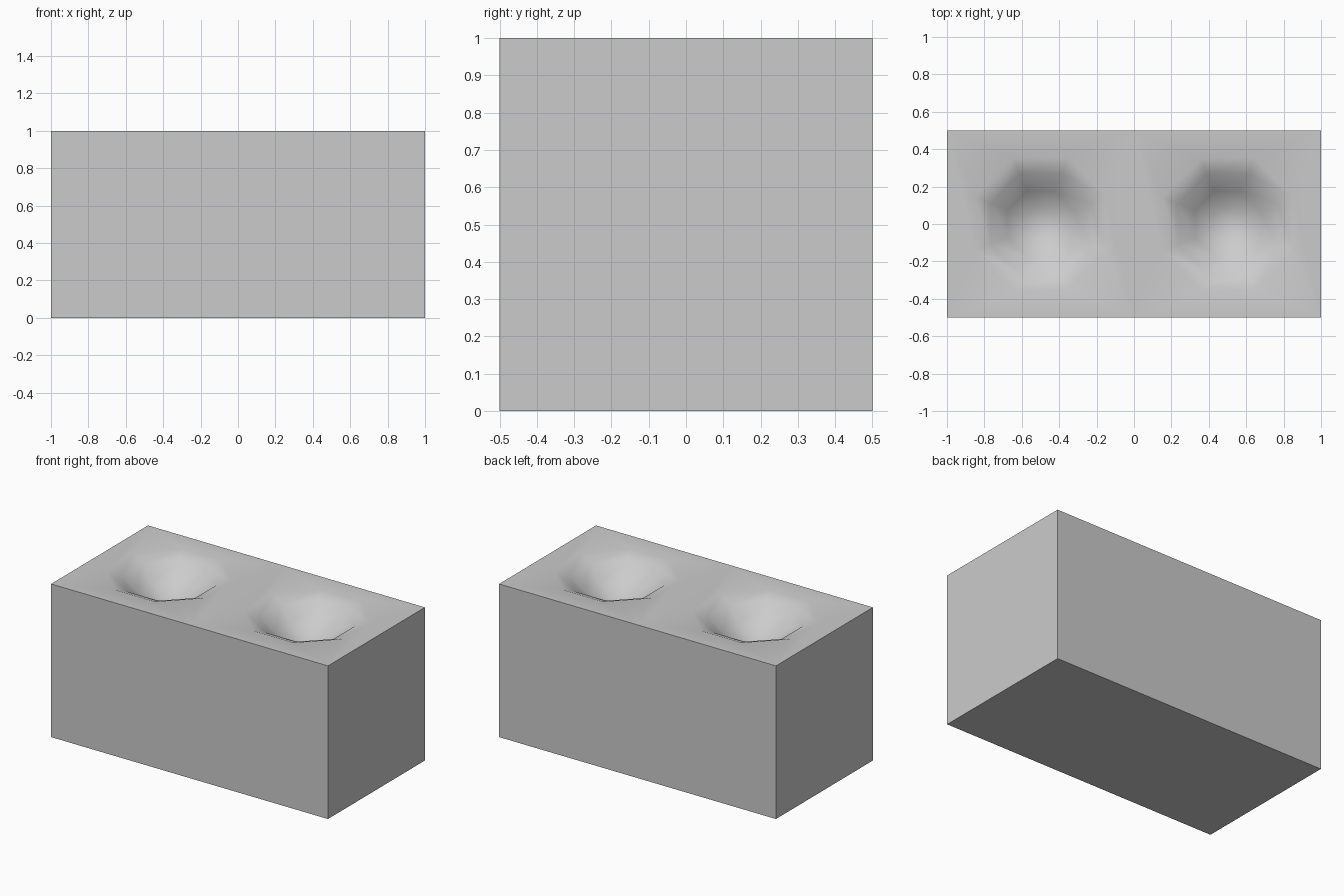
import bpy, bmesh
from math import sin, cos, pi, radians

if "Cube" in bpy.data.objects:
    bpy.data.objects.remove(bpy.data.objects["Cube"])

SIDES = 8
# dent profile: radius, height
PROFILE = [(0.38, 1.0), (0.29, 0.965), (0.19, 0.87), (0.09, 0.815)]
BOTTOM = 0.80

bm = bmesh.new()


def ring(cx, r, z):
    return [bm.verts.new((cx + r * cos((k + 0.5) * 2 * pi / SIDES),
                          r * sin((k + 0.5) * 2 * pi / SIDES), z)) for k in range(SIDES)]


def half_top(cx):
    """One square half of the top face with a round dent in it."""
    corners = [bm.verts.new((cx + sx * 0.5, sy * 0.5, 1))
               for sx, sy in ((1, 1), (-1, 1), (-1, -1), (1, -1))]
    rings = [ring(cx, r, z) for r, z in PROFILE]
    rim = rings[0]
    # flat border between the square and the rim
    for m in range(4):
        a, b, c = rim[2 * m], rim[2 * m + 1], rim[(2 * m + 2) % SIDES]
        bm.faces.new((corners[m], b, a))
        bm.faces.new((corners[m], corners[(m + 1) % 4], c, b))
    # dent walls and floor
    for outer, inner in zip(rings, rings[1:]):
        for k in range(SIDES):
            n = (k + 1) % SIDES
            bm.faces.new((outer[k], outer[n], inner[n], inner[k]))
    centre = bm.verts.new((cx, 0, BOTTOM))
    for k in range(SIDES):
        bm.faces.new((rings[-1][k], rings[-1][(k + 1) % SIDES], centre))


for cx in (-0.5, 0.5):
    half_top(cx)
bmesh.ops.remove_doubles(bm, verts=bm.verts, dist=1e-4)

# side walls and underside
border = [e for e in bm.edges if e.is_boundary]
walls = bmesh.ops.extrude_edge_only(bm, edges=border)["geom"]
for v in walls:
    if isinstance(v, bmesh.types.BMVert):
        v.co.z = 0
bmesh.ops.holes_fill(bm, edges=[e for e in bm.edges if e.is_boundary], sides=0)
bmesh.ops.recalc_face_normals(bm, faces=bm.faces)

mesh = bpy.data.meshes.new("dented_block")
bm.to_mesh(mesh)
bm.free()
block = bpy.data.objects.new("dented_block", mesh)
bpy.context.collection.objects.link(block)

# smooth dents, crisp box edges
bpy.context.view_layer.objects.active = block
block.select_set(True)
bpy.ops.object.shade_smooth_by_angle(angle=radians(60))
